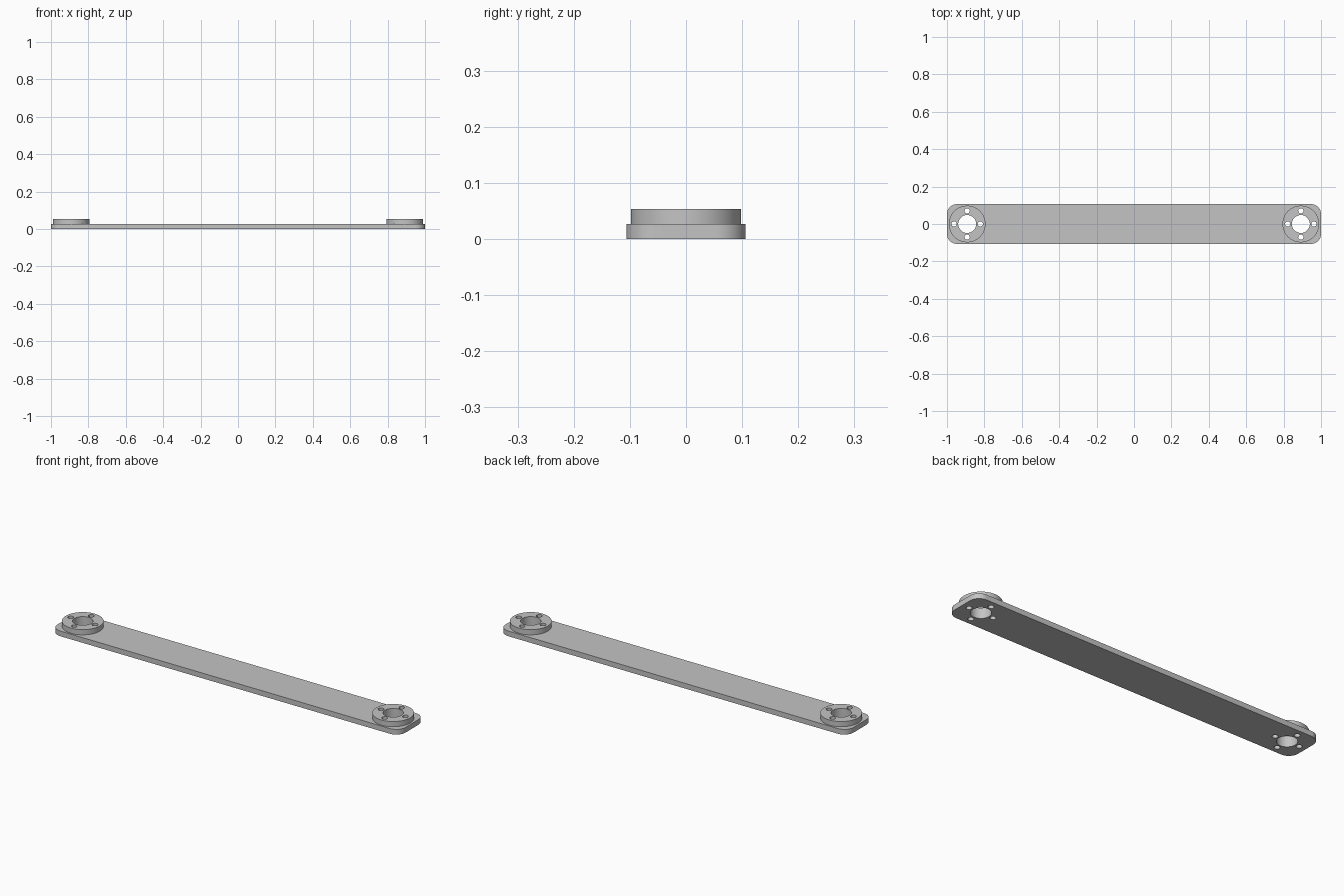
import bpy
import bmesh
from math import cos, sin, pi, radians

if "Cube" in bpy.data.objects:
    bpy.data.objects.remove(bpy.data.objects["Cube"], do_unlink=True)

HALF_LENGTH, HALF_WIDTH, THICK = 1.0, 0.106, 0.027
CORNER = 0.053
HUB_X, HUB_R = 0.892, 0.098
BORE_R, BOLT_R, BOLT_RING = 0.048, 0.014, 0.07

grey = bpy.data.materials.new("satin grey")
grey.use_nodes = True
grey.diffuse_color = (0.55, 0.55, 0.55, 1)
grey.node_tree.nodes["Principled BSDF"].inputs["Base Color"].default_value = (0.55, 0.55, 0.55, 1)


def circle(cx, cy, r, n=64):
    return [(cx + r * cos(2 * pi * i / n), cy + r * sin(2 * pi * i / n)) for i in range(n)]


def rounded_rectangle(hx, hy, r, n=16):
    points = []
    for k, (sx, sy) in enumerate([(1, 1), (-1, 1), (-1, -1), (1, -1)]):
        for i in range(n + 1):
            a = (k + i / n) * pi / 2
            points.append((sx * (hx - r) + r * cos(a), sy * (hy - r) + r * sin(a)))
    return points


def hub_holes(cx):
    """Central bore and four bolt holes."""
    bolts = [circle(cx + BOLT_RING * cos(k * pi / 2), BOLT_RING * sin(k * pi / 2), BOLT_R, 32)
             for k in range(4)]
    return [circle(cx, 0, BORE_R)] + bolts


def extruded_part(name, outlines, z):
    """Filled flat outline with holes, extruded upward by the sheet thickness."""
    curve = bpy.data.curves.new(name, "CURVE")
    curve.dimensions = "2D"
    curve.fill_mode = "BOTH"
    curve.extrude = THICK / 2
    for outline in outlines:
        spline = curve.splines.new("POLY")
        spline.points.add(len(outline) - 1)
        for point, (x, y) in zip(spline.points, outline):
            point.co = (x, y, 0, 1)
        spline.use_cyclic_u = True
    part = bpy.data.objects.new(name, curve)
    bpy.context.collection.objects.link(part)
    bpy.ops.object.select_all(action="DESELECT")
    part.select_set(True)
    bpy.context.view_layer.objects.active = part
    bpy.ops.object.convert(target="MESH")
    part = bpy.context.object

    # Weld the caps to the walls
    bm = bmesh.new()
    bm.from_mesh(part.data)
    bmesh.ops.remove_doubles(bm, verts=bm.verts, dist=0.00001)
    bmesh.ops.translate(bm, verts=bm.verts, vec=(0, 0, z + THICK / 2))
    bmesh.ops.recalc_face_normals(bm, faces=bm.faces)
    bm.to_mesh(part.data)
    bm.free()
    part.data.materials.clear()
    part.data.materials.append(grey)
    bpy.ops.object.shade_smooth_by_angle(angle=radians(30))


# Long bar with holes at both ends
extruded_part("bar", [rounded_rectangle(HALF_LENGTH, HALF_WIDTH, CORNER)]
              + hub_holes(-HUB_X) + hub_holes(HUB_X), 0)

# Raised round hubs
for name, x in (("left_hub", HUB_X), ("right_hub", -HUB_X)):
    extruded_part(name, [circle(x, 0, HUB_R, 96)] + hub_holes(x), THICK)
